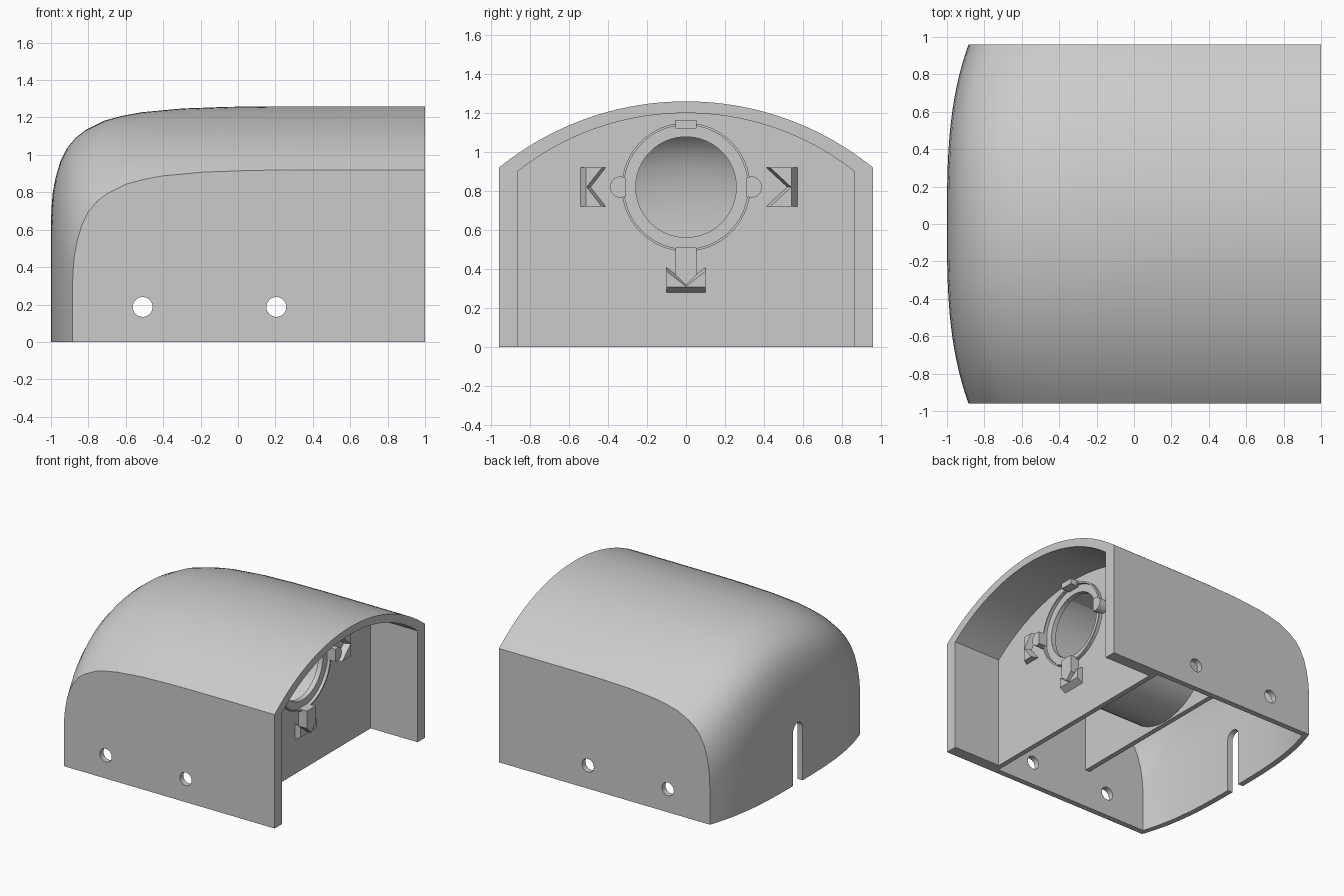
import bpy, bmesh, math
from mathutils import Matrix

if "Cube" in bpy.data.objects:
    bpy.data.objects.remove(bpy.data.objects["Cube"], do_unlink=True)

grey = bpy.data.materials.new("plain_grey")
grey.use_nodes = True
colour = (0.6, 0.6, 0.6, 1)
grey.diffuse_color = colour
grey.node_tree.nodes["Principled BSDF"].inputs["Base Color"].default_value = colour

# Rounded end: distance from the end wall, drop below the roof line
SHOULDER = [(0, .62), (.003, .54), (.01, .46), (.025, .38), (.05, .295), (.085, .225),
            (.13, .17), (.185, .127), (.285, .077), (.385, .05),
            (.485, .032), (.7, .012), (.95, .003), (1.2, 0)]
HUB_Z = 0.82
FACE = 0.58  # front of the front partition


def finish(name, bm):
    bmesh.ops.recalc_face_normals(bm, faces=bm.faces)
    mesh = bpy.data.meshes.new(name)
    bm.to_mesh(mesh)
    bm.free()
    mesh.materials.append(grey)
    ob = bpy.data.objects.new(name, mesh)
    bpy.context.collection.objects.link(ob)
    return ob


def activate(ob):
    bpy.ops.object.select_all(action='DESELECT')
    ob.select_set(True)
    bpy.context.view_layer.objects.active = ob


def boolean(ob, cutter, operation='DIFFERENCE'):
    activate(ob)
    mod = ob.modifiers.new("cut", 'BOOLEAN')
    mod.operation, mod.solver, mod.object = operation, 'EXACT', cutter
    bpy.ops.object.modifier_apply(modifier=mod.name)
    bpy.data.objects.remove(cutter, do_unlink=True)


def arch_drop(y, half, drop):
    r = (half * half + drop * drop) / (2 * drop)
    return r - math.sqrt(r * r - y * y)


def hood(name, half, top, drop, x0, x1, z0, n=40):
    """Arched solid with a bulged, rounded end at x0."""
    bm = bmesh.new()
    rows = []
    for i in range(n + 1):
        y = half * (2 * i / n - 1)
        xe, zr = x0 + .115 * abs(y / .96) ** 3, top - arch_drop(y, half, drop)
        pts = [(xe, z0)] + [(xe + u, zr - d) for u, d in SHOULDER] + [(x1, zr)]
        rows.append([bm.verts.new((x, y, z)) for x, z in pts])
    a, b = (bm.verts.new((x1, y, z0)) for y in (-half, half))
    for r, s in zip(rows, rows[1:]):
        for j in range(len(r) - 1):
            bm.faces.new((r[j], r[j + 1], s[j + 1], s[j]))
    bm.faces.new(rows[0] + [a])
    bm.faces.new(rows[-1] + [b])
    bm.faces.new([r[0] for r in rows] + [b, a])
    bm.faces.new([r[-1] for r in rows] + [b, a])
    return finish(name, bm)


def prism(name, pts, x0, x1, front=None):
    """Extrude a y-z outline along x; front may give a different end outline."""
    bm = bmesh.new()
    lo = [bm.verts.new((x0, y, z)) for y, z in pts]
    hi = [bm.verts.new((x1, y, z)) for y, z in front or pts]
    bm.faces.new(lo)
    bm.faces.new(hi)
    for i in range(len(lo)):
        k = (i + 1) % len(lo)
        bm.faces.new((lo[i], lo[k], hi[k], hi[i]))
    return finish(name, bm)


def circle(r, n=64):
    return [(r * math.cos(2 * math.pi * i / n), HUB_Z + r * math.sin(2 * math.pi * i / n))
            for i in range(n)]


def box(y0, y1, z0, z1):
    return [(y0, z0), (y1, z0), (y1, z1), (y0, z1)]


def arched(name, half, top, drop, x0, x1, z0, n=36):
    """Slab across the hood with an arched top."""
    ys = [half * (1 - 2 * i / n) for i in range(n + 1)]
    arc = [(y, top - arch_drop(y, half, drop)) for y in ys]
    return prism(name, [(-half, z0), (half, z0)] + arc, x0, x1)


# Outer shell: thin behind the front partition, thicker at the open end
shell = hood("shell", .96, 1.26, .34, -1, 1, 0)
boolean(shell, hood("rear_cavity", .915, 1.218, .312, -.955, .56, -.1))
boolean(shell, arched("front_cavity", .865, 1.20, .30, .555, 1.1, -.1))

# Screw holes through both side walls
for x in (-.51, .205):
    bm = bmesh.new()
    bmesh.ops.create_cone(bm, cap_ends=True, segments=32, radius1=.053, radius2=.053, depth=3,
                          matrix=Matrix.Translation((x, 0, .187)) @ Matrix.Rotation(math.pi / 2, 4, 'X'))
    boolean(shell, finish("hole_cutter", bm))

# Round-topped cable slot in the end wall
w = .06
slot = [(-w, -.1), (w, -.1)] + [(w * math.cos(t * math.pi / 16), .43 + w * math.sin(t * math.pi / 16))
                                for t in range(17)]
boolean(shell, prism("slot_cutter", slot, -1.2, -.8))

# Front partition, rear partition and the hollow drum joining them
front = arched("front_partition", .92, 1.225, .312, .54, FACE, 0)
rear = arched("rear_partition", .92, 1.215, .312, -.34, -.30, .31)
drum = arched("drum", .92, 1.222, .312, -.31, .55, .2)
boolean(drum, prism("drum_limit", circle(.5), -1, 1), 'INTERSECT')
for part, radius in ((front, .258), (rear, .45), (drum, .45)):
    boolean(part, prism("bore_cutter", circle(radius), -.7, .8))

# Thin collar around the opening
collar = prism("collar", circle(.33), FACE - .01, FACE + .025)
boolean(collar, prism("collar_cutter", circle(.318), .4, .8))

# Locating tabs around the collar
parts = [shell, front, rear, drum, collar]
tab_span = (FACE - .01, FACE + .075)
parts.append(prism("top_tab", box(-.055, .055, 1.12, 1.165), *tab_span))
parts.append(prism("bottom_tab", [(-.055, .51), (-.055, .37), (0, .315), (.055, .37), (.055, .51)], *tab_span))
for side, label in ((1, "left"), (-1, "right")):
    tab = [(.31, .77), (.34, .765)]
    tab += [(.335 + .055 * math.cos(t * math.pi / 12), HUB_Z + .055 * math.sin(t * math.pi / 12))
            for t in range(-5, 6)]
    tab += [(.34, .875), (.31, .87)]
    parts.append(prism(label + "_tab", [(side * y, z) for y, z in tab], *tab_span))


# Notched arrow blocks: sloped back edge and a bevelled V opening toward the hub
def arrow(name, place, back):
    mouth, apex, slope, bevel = .41, back - .035, .033, .022
    base = [(back, -.1), (mouth, -.1), (apex - bevel, 0), (mouth, .1), (back, .1)]
    tip = [(back - slope, -.1), (mouth + bevel, -.1), (apex, 0), (mouth + bevel, .1), (back - slope, .1)]
    parts.append(prism(name, [place(*p) for p in base], FACE - .005, FACE + .05, [place(*p) for p in tip]))


arrow("left_arrow", lambda d, s: (d, HUB_Z + s), .575)
arrow("right_arrow", lambda d, s: (-d, HUB_Z + s), .545)
arrow("bottom_arrow", lambda d, s: (s, HUB_Z - d), .545)

for ob in parts:
    activate(ob)
    bpy.ops.object.shade_smooth_by_angle(angle=math.radians(25))
